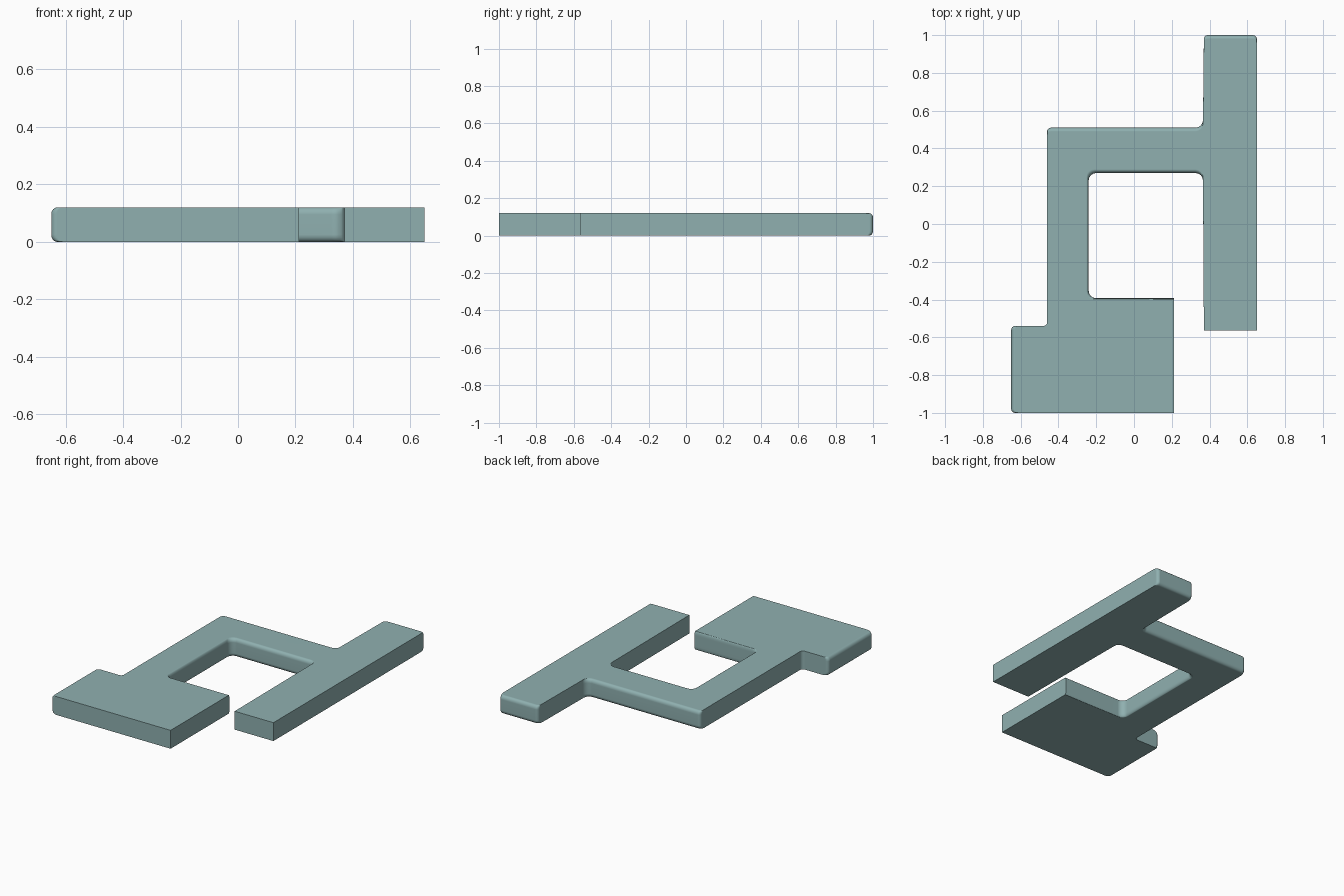
import bpy, bmesh, math
from mathutils import Vector

if "Cube" in bpy.data.objects:
    bpy.data.objects.remove(bpy.data.objects["Cube"])

THICK = 0.12
RIM = 0.025      # height of the soft rim
STEPS = 4

# outline: x, y, corner radius, rim inset of the side leading to the next point
OUTLINE = [
    (-0.65, -1.00, 0.02, 0), (0.213, -1.00, 0, 0),
    (0.213, -0.393, 0, 0.006), (-0.24, -0.393, 0.04, 0.012),
    (-0.24, 0.27, 0.04, 0.02), (0.365, 0.27, 0.04, 0),
    (0.37, -0.563, 0, 0), (0.65, -0.563, 0, 0),
    (0.65, 1.00, 0.02, 0.02), (0.37, 1.00, 0.02, 0),
    (0.365, 0.51, 0.04, 0.02), (-0.46, 0.51, 0.02, 0),
    (-0.46, -0.54, 0.02, 0), (-0.65, -0.54, 0.02, 0.02),
]
N = len(OUTLINE)
POINTS = [Vector(p[:2]) for p in OUTLINE]
DIRS = [(POINTS[(i + 1) % N] - POINTS[i]).normalized() for i in range(N)]


def outline_ring(bm, z, amount):
    """Outline with filleted corners, each side pulled in by its own rim inset."""
    ring = []
    for i in range(N):
        radius = OUTLINE[i][2]
        d_in, d_out = DIRS[i - 1], DIRS[i]
        corner = POINTS[i].copy()
        for d, inset in ((d_in, OUTLINE[i - 1][3]), (d_out, OUTLINE[i][3])):
            corner += Vector((-d.y, d.x)) * inset * amount
        count = STEPS if radius else 0
        for k in range(count + 1):
            a = math.pi / 2 * k / max(count, 1)
            p = corner + radius * (d_out - d_in + d_in * math.sin(a) - d_out * math.cos(a))
            if not radius:
                p = corner
            ring.append(bm.verts.new((p.x, p.y, z)))
    return ring


# stack of rings: soft lower rim, straight wall, soft upper rim
levels = []
for k in range(STEPS + 1):
    a = math.pi / 2 * k / STEPS
    levels.append((RIM * (1 - math.cos(a)), 1 - math.sin(a)))
levels += [(THICK - z, amount) for z, amount in reversed(levels)]

bm = bmesh.new()
rings = [outline_ring(bm, z, amount) for z, amount in levels]
bm.faces.new(rings[0][::-1])
bm.faces.new(rings[-1])
for low, high in zip(rings, rings[1:]):
    for i in range(len(low)):
        j = (i + 1) % len(low)
        bm.faces.new((low[i], low[j], high[j], high[i]))
mesh = bpy.data.meshes.new("bracket_plate")
bm.to_mesh(mesh)
bm.free()

plate = bpy.data.objects.new("bracket_plate", mesh)
bpy.context.collection.objects.link(plate)
bpy.context.view_layer.objects.active = plate
plate.select_set(True)

# grey-green colour
paint = bpy.data.materials.new("grey_green")
paint.diffuse_color = (0.277, 0.436, 0.436, 1)
paint.use_nodes = True
paint.node_tree.nodes["Principled BSDF"].inputs["Base Color"].default_value = paint.diffuse_color
mesh.materials.append(paint)

# smooth rims, flat top and bottom
bpy.ops.object.shade_smooth_by_angle(angle=0.6)
normals = plate.modifiers.new("flat_faces", "WEIGHTED_NORMAL")
normals.keep_sharp = True
